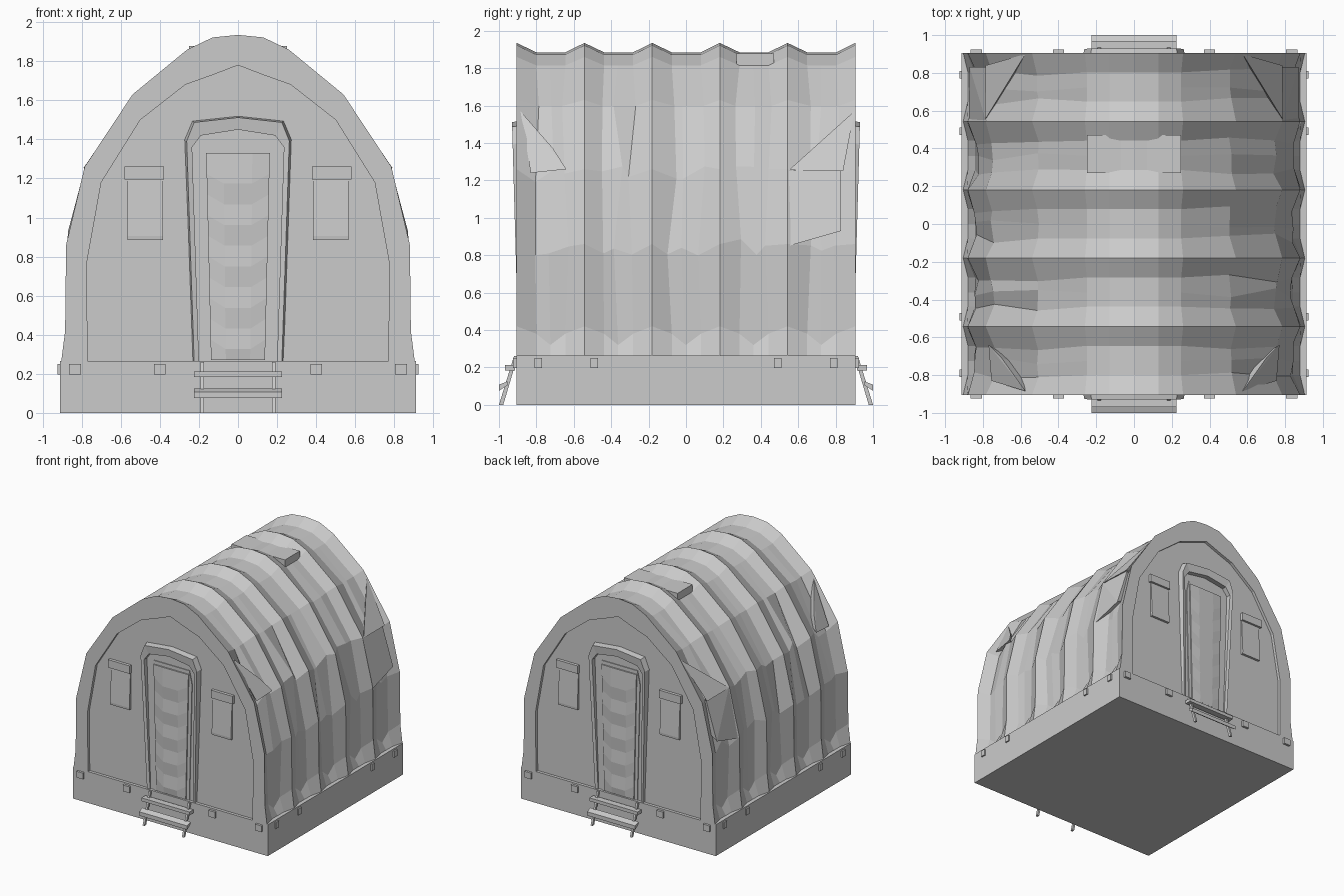
import bpy, bmesh, random
from mathutils import Vector

if "Cube" in bpy.data.objects:
    bpy.data.objects.remove(bpy.data.objects["Cube"])

random.seed(4)
GREY = bpy.data.materials.new("canvas grey")
GREY.diffuse_color = (0.6, 0.6, 0.6, 1)
GREY.use_nodes = True
GREY.node_tree.nodes["Principled BSDF"].inputs["Base Color"].default_value = GREY.diffuse_color


def finish(bm, name, mirror=(False, False)):
    bmesh.ops.recalc_face_normals(bm, faces=bm.faces)
    me = bpy.data.meshes.new(name)
    bm.to_mesh(me)
    bm.free()
    me.materials.append(GREY)
    ob = bpy.data.objects.new(name, me)
    bpy.context.collection.objects.link(ob)
    if any(mirror):
        m = ob.modifiers.new("mirror", 'MIRROR')
        m.use_axis = (mirror[0], mirror[1], False)
        m.use_mirror_merge = False
    return ob


def hull(name, pts, mirror=(False, False)):
    bm = bmesh.new()
    for p in pts:
        bm.verts.new(p)
    r = bmesh.ops.convex_hull(bm, input=bm.verts)
    bmesh.ops.delete(bm, geom=[v for v in r["geom_interior"] if isinstance(v, bmesh.types.BMVert)],
                     context='VERTS')
    return finish(bm, name, mirror)


def box(name, x, y, z, mirror=(False, False)):
    return hull(name, [(a, b, c) for a in x for b in y for c in z], mirror)


def loft(bm, rings, closed=False):
    rows = [[bm.verts.new(p) for p in r] for r in rings]
    n = len(rows[0])
    for a, b in zip(rows, rows[1:]):
        for i in range(n if closed else n - 1):
            j = (i + 1) % n
            bm.faces.new((a[i], a[j], b[j], b[i]))
    return rows


def whole(half):
    """Right half profile from base to apex -> full arch."""
    return half + [(-x, z) for x, z in reversed(half[:-1])]


# Platform
box("platform", (-.912, .912), (-.905, .905), (0, .265))

# Ribbed canopy with recessed end walls
rib = whole([(.905, .262), (.885, .42), (.88, .86), (.785, 1.26), (.54, 1.63),
             (.26, 1.86), (.13, 1.922), (0, 1.935)])
dip = whole([(.88, .262), (.842, .38), (.838, .84), (.75, 1.235), (.512, 1.598),
             (.25, 1.815), (.13, 1.872), (0, 1.885)])
wall = whole([(.77, .262), (.772, .5), (.772, .78), (.70, 1.18), (.5, 1.5),
              (.27, 1.68), (.13, 1.73), (0, 1.78)])
W, END, STEP = .88, .905, 1.81 / 5
rings = [[(x, -W, z) for x, z in wall], [(x, -END, z) for x, z in wall]]
for bay in range(5):
    y0 = -END + bay * STEP
    rings.append([(x, y0, z) for x, z in rib])
    for off in (.105, .18, .26):
        ring = []
        for i, (x, z) in enumerate(dip):
            y = y0 + off
            if 1 < min(i, 14 - i) < 5:      # slack cloth on the flanks
                s = 1 + random.uniform(-.018, .012)
                x, z = x * s, z + random.uniform(-.05, .05) * (i not in (4, 10))
                y += random.uniform(-.025, .025)
            elif min(i, 14 - i) == 1:
                z -= .06 if off == .18 else 0
            ring.append((x, y, z))
        rings.append(ring)
rings.append([(x, END, z) for x, z in rib])
rings += [[(x, END, z) for x, z in wall], [(x, W, z) for x, z in wall]]
bm = bmesh.new()
rows = loft(bm, rings)
bm.faces.new(rows[0])
bm.faces.new(rows[-1])
finish(bm, "canopy")

# Loose cloth folds on the flanks
SX, SY, SXY = (True, False), (False, True), (True, True)
hull("front_fold", [(.575, -.885, 1.57), (.755, -.83, 1.24), (.77, -.64, 1.26),
                    (.70, -.71, 1.37), (.60, -.75, 1.30)], SX)
hull("rear_upper_fold", [(.575, .90, 1.57), (.69, .79, 1.37), (.79, .55, 1.255),
                         (.785, .84, 1.25), (.65, .75, 1.28)], SX)
hull("rear_lower_fold", [(.785, .55, 1.25), (.76, .83, 1.28), (.875, .55, .85), (.87, .83, .93),
                         (.75, .58, .95), (.75, .82, 1.0)], SX)

# Roof vent patch
box("roof_patch", (-.25, .25), (.27, .47), (1.80, 1.878))

# Door frame: sloping band that leans out at the top
outer = whole([(.235, .262), (.275, 1.40), (.235, 1.495), (0, 1.52)])
inner = whole([(.20, .262), (.235, 1.36), (.19, 1.42), (0, 1.45)])


def lean(z):
    return -(.895 + .035 * (z - .26) / 1.25)


bm = bmesh.new()
loft(bm, [[(x, -W + .01, z) for x, z in outer],
          [(x * .955, lean(z), z - .008 * (z > 1.3)) for x, z in outer],
          [(x, lean(z) + .006, z) for x, z in inner],
          [(x, -W + .01, z) for x, z in inner]])
finish(bm, "door_frame", SY)

# Door leaf: flat panel with a sagging padded cloth in front
hull("door_panel", [(s * x, y, z) for s in (-1, 1) for y in (-W + .01, -.887)
                    for x, z in ((.165, .262), (.19, 1.25), (.165, 1.36))], SY)
bm = bmesh.new()
rows = []
for k in range(11):
    z = .27 + 1.06 * k / 10
    w = .138 + .025 * k / 10
    bulge = .008 if k % 2 else 0
    sag = .05 if 0 < k < 10 else 0
    rows.append([(-w, -.885, z), (-w, -.896, z), (-w * .45, -.899 - bulge, z - sag),
                 (w * .45, -.899 - bulge, z - sag), (w, -.896, z), (w, -.885, z)])
ends = loft(bm, rows)
bm.faces.new(ends[0])
bm.faces.new(ends[-1])
finish(bm, "door_cloth", SY)

# Window flaps with rolled headers
box("window_header", (.38, .582), (-W + .01, -.905), (1.195, 1.262), SXY)
hull("window_flap", [(x, y, z) for x in (.385, .565)
                     for y, z in ((-W + .01, 1.20), (-.887, 1.20), (-.892, .97),
                                  (-.902, .905), (-.90, .885), (-W + .01, .885))], SXY)

# Tie-down clips around the platform
for i, c in enumerate((.40, .835)):
    box(f"end_clip_{i}", (c - .03, c + .03), (-.90, -.924), (.197, .25), SXY)
for i, c in enumerate((.49, .79)):
    box(f"side_clip_{i}", (.90, .924), (c - .02, c + .02), (.197, .25), SXY)

# Entrance steps at both ends
hull("step_rail", [(x, y, z) for x in (.175, .192)
                   for y, z in ((-.90, .26), (-.92, .26), (-.977, 0), (-1.0, 0))], SXY)
box("upper_step", (-.225, .225), (-.915, -.968), (.185, .213), SY)
hull("lower_step", [(x, y, z) for x in (-.225, .225)
                    for y, z in ((-.955, .105), (-.955, .125), (-1.0, .075), (-1.0, .108))], SY)
